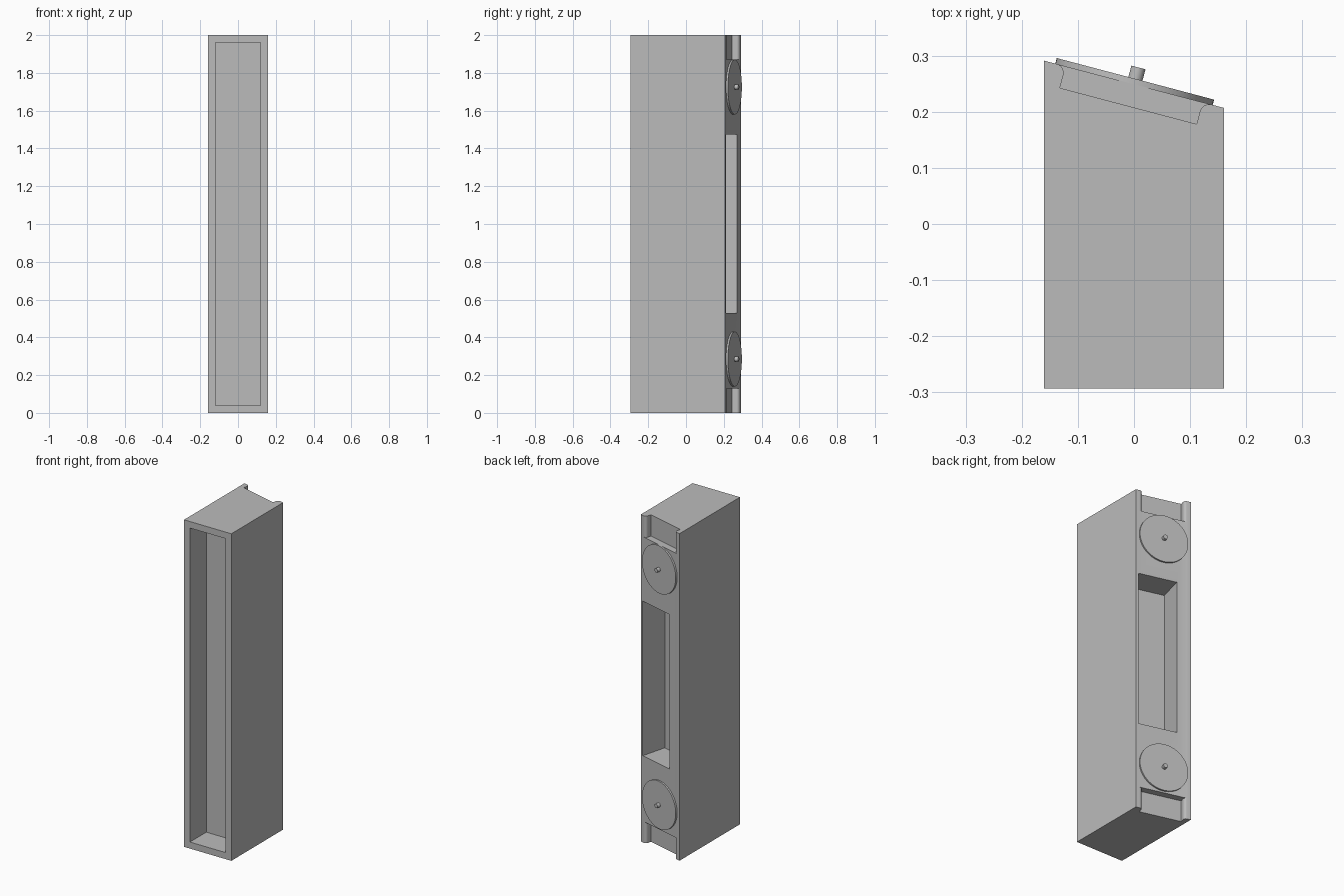
import bpy, bmesh, math
from mathutils import Matrix, Vector

if "Cube" in bpy.data.objects:
    bpy.data.objects.remove(bpy.data.objects["Cube"], do_unlink=True)

grey = bpy.data.materials.new("plain grey")
grey.use_nodes = True
GREY = (0.5, 0.5, 0.5, 1)
grey.diffuse_color = GREY
grey.node_tree.nodes["Principled BSDF"].inputs["Base Color"].default_value = GREY

# Frame of the slanted back: local x runs along it, local y points out of it
SLANT = Matrix.Translation((0, 0.249, 0)) @ Matrix.Rotation(math.radians(-14.8), 4, 'Z')


def prism(name, outline, z0, z1, frame=Matrix()):
    """Extrude a flat outline from z0 to z1."""
    bm = bmesh.new()
    face = bm.faces.new([bm.verts.new((x, y, z0)) for x, y in outline])
    new = bmesh.ops.extrude_face_region(bm, geom=[face])["geom"]
    bmesh.ops.translate(bm, vec=(0, 0, z1 - z0),
                        verts=[g for g in new if isinstance(g, bmesh.types.BMVert)])
    bmesh.ops.recalc_face_normals(bm, faces=bm.faces)
    bm.transform(frame)
    mesh = bpy.data.meshes.new(name)
    bm.to_mesh(mesh)
    bm.free()
    mesh.materials.append(grey)
    obj = bpy.data.objects.new(name, mesh)
    bpy.context.collection.objects.link(obj)
    return obj


def rect(x0, x1, y0, y1):
    return [(x0, y0), (x1, y0), (x1, y1), (x0, y1)]


def activate(obj):
    bpy.ops.object.select_all(action='DESELECT')
    obj.select_set(True)
    bpy.context.view_layer.objects.active = obj


def cut(target, cutter):
    mod = target.modifiers.new("cut", 'BOOLEAN')
    mod.operation = 'DIFFERENCE'
    mod.solver = 'EXACT'
    mod.object = cutter
    activate(target)
    bpy.ops.object.modifier_apply(modifier=mod.name)
    bpy.data.objects.remove(cutter, do_unlink=True)


def smooth(obj):
    activate(obj)
    bpy.ops.object.shade_smooth_by_angle(angle=math.radians(30))


def back_cylinder(name, radius, bottom, top, z):
    """Cylinder standing out of the slanted back."""
    frame = (SLANT @ Matrix.Translation((0, (bottom + top) / 2, z))
             @ Matrix.Rotation(math.radians(90), 4, 'X'))
    bpy.ops.mesh.primitive_cylinder_add(vertices=64, radius=radius, depth=top - bottom)
    obj = bpy.context.object
    obj.name = name
    obj.data.transform(frame)
    obj.data.materials.append(grey)
    smooth(obj)


# Body with slanted back
body = prism("body", [(-0.16, -0.293), (0.16, -0.293), (0.16, 0.207), (-0.16, 0.291)], 0, 2)

# Front recess and back grip pocket
cut(body, prism("front_cutter", rect(-0.12, 0.12, -0.4, -0.135), 0.04, 1.96))
cut(body, prism("pocket_cutter", rect(-0.081, 0.15, -0.16, 0.05), 0.53, 1.475, SLANT))

# End notches with rounded lips
R = 0.0165
arc = [(0.1425 - R * math.cos(math.pi / 2 * i / 10),
        -R + R * math.sin(math.pi / 2 * i / 10)) for i in range(11)]
half = [(0.126, -0.04)] + arc + [(0.1425, 0.04)]
notch = half + [(-x, y) for x, y in reversed(half)]
for z0, z1 in ((-0.05, 0.13), (1.87, 2.05)):
    cut(body, prism("notch_cutter", notch, z0, z1, SLANT))
smooth(body)

# Round pads with centre pins
for side, z in (("lower", 0.285), ("upper", 1.725)):
    back_cylinder(side + "_pad", 0.145, -0.002, 0.01, z)
    back_cylinder(side + "_pin", 0.013, 0.0, 0.031, z)
